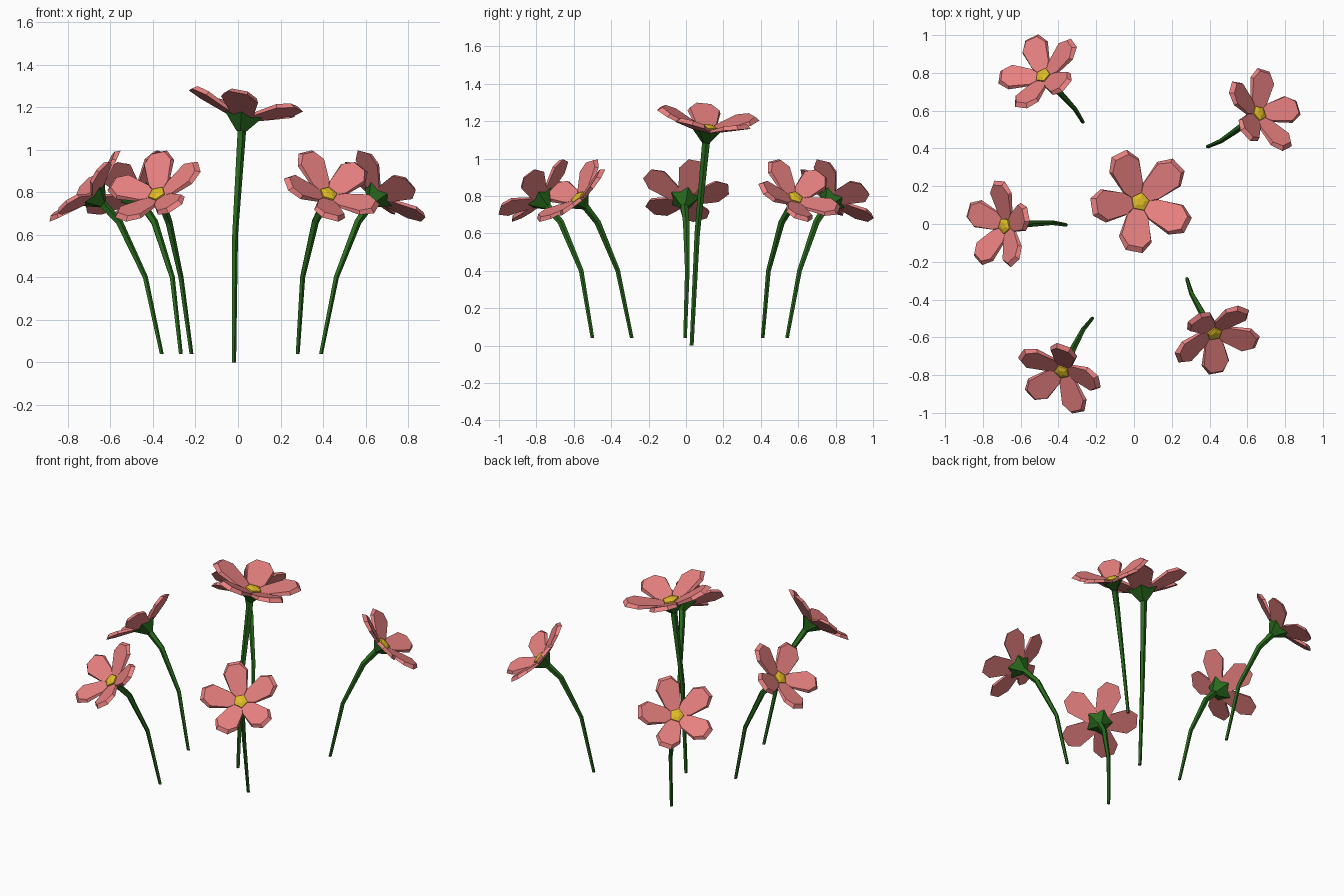
import bpy, bmesh
from math import radians, cos, sin, tau
from mathutils import Vector, Matrix

if "Cube" in bpy.data.objects:
    bpy.data.objects.remove(bpy.data.objects["Cube"])


def material(name, rgb):
    m = bpy.data.materials.new(name)
    m.diffuse_color = (*rgb, 1)
    m.use_nodes = True
    m.node_tree.nodes["Principled BSDF"].inputs["Base Color"].default_value = m.diffuse_color
    return m


PINK = material("petal pink", (0.80, 0.215, 0.215))
GREEN = material("stem green", (0.022, 0.145, 0.012))
YELLOW = material("pollen yellow", (0.75, 0.50, 0.02))


def make_object(name, bm, mat, matrix=None):
    bmesh.ops.recalc_face_normals(bm, faces=bm.faces)
    me = bpy.data.meshes.new(name)
    bm.to_mesh(me)
    bm.free()
    me.materials.append(mat)
    ob = bpy.data.objects.new(name, me)
    bpy.context.collection.objects.link(ob)
    if matrix is not None:
        ob.matrix_world = matrix


def loft(bm, rings):
    """Join equal rings of points with quads and cap both ends."""
    loops = [[bm.verts.new(p) for p in ring] for ring in rings]
    n = len(loops[0])
    for a, b in zip(loops, loops[1:]):
        for i in range(n):
            j = (i + 1) % n
            bm.faces.new((a[i], a[j], b[j], b[i]))
    bm.faces.new(loops[0])
    bm.faces.new(loops[-1])


def ring(radius, z, n=5, phase=0.0):
    return [Vector((radius * cos(phase + tau * i / n),
                    radius * sin(phase + tau * i / n), z)) for i in range(n)]


# petal half outlines: (distance from centre, half width, height)
UNDERSIDE = [(0.025, 0.018, -0.018), (0.080, 0.058, 0.002),
             (0.205, 0.088, 0.046), (0.272, 0.045, 0.066)]
TOPSIDE = [(0.025, 0.018, 0.000), (0.080, 0.056, 0.018),
           (0.195, 0.078, 0.066), (0.246, 0.038, 0.084)]


def outline(half):
    return ([Vector((r, w, z)) for r, w, z in half] +
            [Vector((r, -w, z)) for r, w, z in reversed(half)])


def flower(name, path, radii, centre, heading, tilt, phase, scale):
    head = (Matrix.Translation(centre) @ Matrix.Rotation(heading, 4, 'Z')
            @ Matrix.Rotation(tilt, 4, 'Y') @ Matrix.Scale(scale, 4)
            @ Matrix.Rotation(phase, 4, 'Z'))

    # stem: tapered tube ending inside the calyx
    axis = head.to_3x3() @ Vector((0, 0, 1))
    pts = [Vector(p) for p in path] + [Vector(centre) - axis * 0.066]
    bm = bmesh.new()
    rings = []
    for i, (p, r) in enumerate(zip(pts, radii)):
        d = pts[min(i + 1, len(pts) - 1)] - pts[max(i - 1, 0)]
        if i == 0:
            d = Vector((0, 0, 1))       # flat cut at the foot
        turn = Vector((0, 0, 1)).rotation_difference(d)
        rings.append([p + turn @ q for q in ring(r, 0)])
    loft(bm, rings)
    make_object(name + "_stem", bm, GREEN)

    # calyx: five sided cup under the petals
    bm = bmesh.new()
    loft(bm, [ring(0.024, -0.072), ring(0.094, 0.004), ring(0.03, -0.012)])
    make_object(name + "_calyx", bm, GREEN, head)

    # petals: five bevelled slabs
    bm = bmesh.new()
    for k in range(5):
        spin = Matrix.Rotation(tau * k / 5, 3, 'Z')
        loft(bm, [[spin @ p for p in outline(h)] for h in (UNDERSIDE, TOPSIDE)])
    make_object(name + "_petals", bm, PINK, head)

    # yellow centre: low five sided button
    bm = bmesh.new()
    loft(bm, [ring(0.05, -0.01, phase=tau / 10), ring(0.049, 0.015, phase=tau / 10),
              ring(0.022, 0.024, phase=tau / 10)])
    make_object(name + "_centre", bm, YELLOW, head)


# tall middle flower
flower("tall_flower", [(-0.02, 0.03, 0), (-0.015, 0.06, 0.6)],
       (0.011, 0.015, 0.022), (0.03, 0.116, 1.157),
       radians(32), radians(14), radians(12), 1.02)

# five short flowers bending outwards: foot x, foot y, heading
FEET = [(-0.27, 0.54, 130), (0.39, 0.41, 32), (-0.36, -0.005, 180),
        (0.28, -0.29, -64), (-0.22, -0.50, -120.5)]
for i, (x, y, deg) in enumerate(FEET):
    a = radians(deg)

    def at(u, v, z):
        return (x + u * cos(a) - v * sin(a), y + u * sin(a) + v * cos(a), z)

    flower(f"short_flower_{i + 1}",
           [at(0, 0, 0.04), at(0.077, -0.012, 0.4), at(0.2, -0.006, 0.66)],
           (0.010, 0.013, 0.018, 0.021), at(0.32, 0.004, 0.787),
           a, radians(45), radians(51), 0.87)
